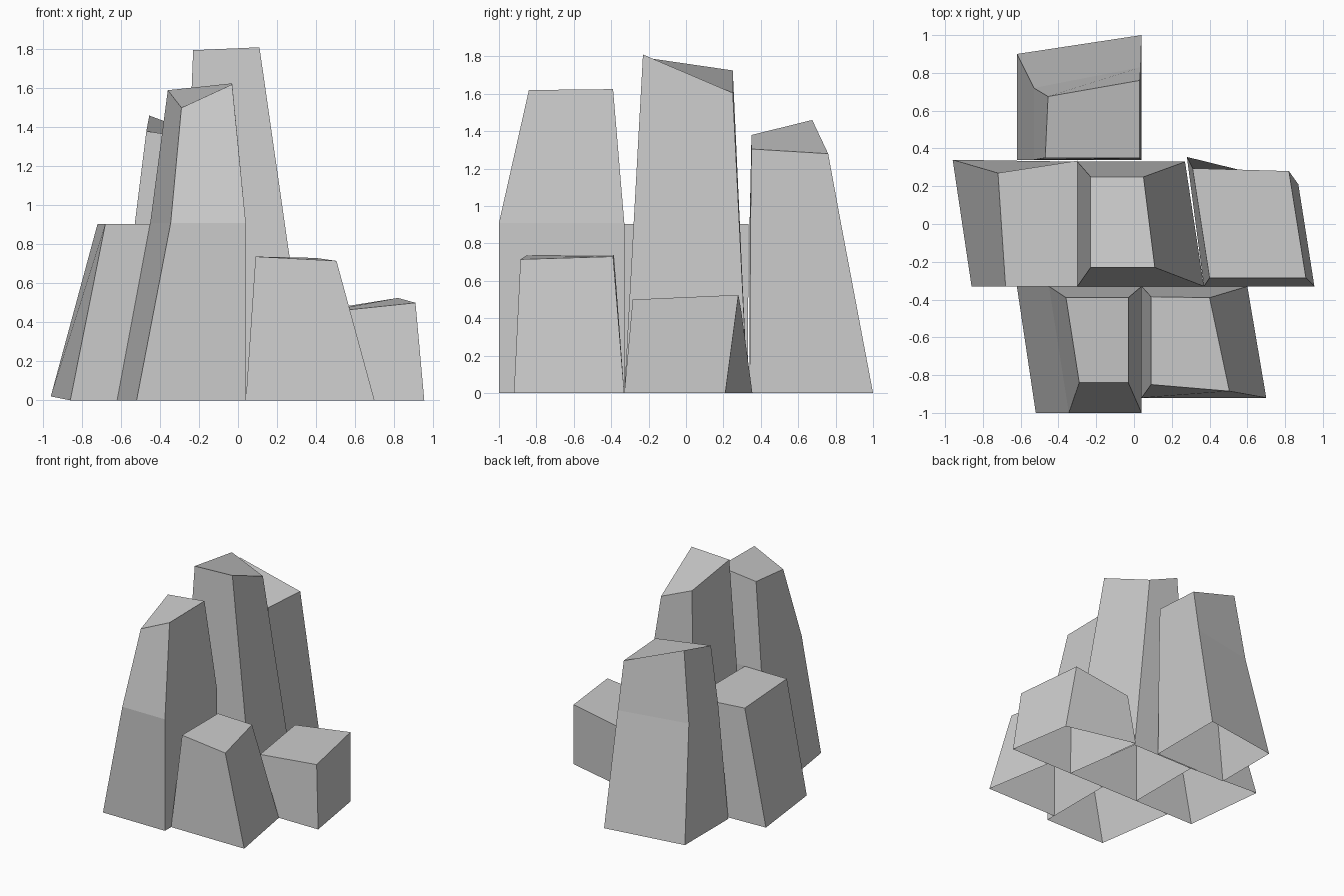
import bpy
import bmesh

default_cube = bpy.data.objects.get("Cube")
if default_cube:
    bpy.data.objects.remove(default_cube, do_unlink=True)

# One plain stone colour
stone = bpy.data.materials.new("pale_grey_stone")
stone.use_nodes = True
stone_colour = (.6, .6, .6, 1)
stone.diffuse_color = stone_colour
stone.node_tree.nodes["Principled BSDF"].inputs["Base Color"].default_value = stone_colour


def level(height, *corners):
    """Ring of corners at one height: front left, front right, back right, back left."""
    return [(x, y, height) for x, y in corners]


def rock_column(name, *rings):
    """Loft a four sided rock through its rings, capped on top and open underneath."""
    bm = bmesh.new()
    loops = [[bm.verts.new(point) for point in ring] for ring in rings]
    for lower, upper in zip(loops, loops[1:]):
        for i in range(len(lower)):
            j = (i + 1) % len(lower)
            bm.faces.new((lower[i], lower[j], upper[j], upper[i]))
    bm.faces.new(loops[-1])
    bm.normal_update()
    mesh = bpy.data.meshes.new(name)
    bm.to_mesh(mesh)
    bm.free()
    mesh.materials.append(stone)
    column = bpy.data.objects.new(name, mesh)
    bpy.context.collection.objects.link(column)
    return column


# Tallest rock in the middle
rock_column(
    "centre_column",
    level(0, (-.3, -.33), (.37, -.33), (.27, .33), (-.3, .33)),
    [(-.23, -.23, 1.795), (.11, -.23, 1.81), (.05, .25, 1.605), (-.23, .25, 1.725)],
)

# Back rock, bent partway up one corner
rock_column(
    "back_column",
    level(0, (-.62, .34), (.04, .34), (.04, 1), (-.62, .9)),
    level(.9, (-.53, .34), (.035, .345), (.035, .83), (-.53, .72)),
    [(-.47, .35, 1.38), (.03, .35, 1.305), (.03, .76, 1.28), (-.455, .675, 1.46)],
)

# Tall front rock with a shoulder
rock_column(
    "front_tall_column",
    level(0, (-.52, -1), (.04, -1), (.04, -.33), (-.62, -.33)),
    level(.91, (-.345, -1), (.04, -1), (.04, -.33), (-.45, -.33)),
    [(-.29, -.84, 1.5), (-.03, -.84, 1.62), (-.03, -.39, 1.625), (-.36, -.39, 1.59)],
)

# Low front rock
rock_column(
    "front_low_column",
    level(0, (.04, -.92), (.7, -.92), (.6, -.33), (.04, -.33)),
    [(.09, -.85, .737), (.505, -.885, .715), (.4, -.39, .73), (.09, -.385, .737)],
)

# Medium side rock
rock_column(
    "side_medium_column",
    [(-.86, -.33, 0), (-.3, -.33, 0), (-.3, .33, 0), (-.96, .34, .02)],
    level(.905, (-.68, -.33), (-.3, -.33), (-.3, .335), (-.72, .27)),
)

# Low side rock, leaning out at the back
rock_column(
    "side_low_column",
    level(0, (.37, -.33), (.955, -.33), (.87, .21), (.28, .355)),
    [(.4, -.285, .447), (.91, -.285, .5), (.82, .28, .525), (.31, .295, .443)],
)
